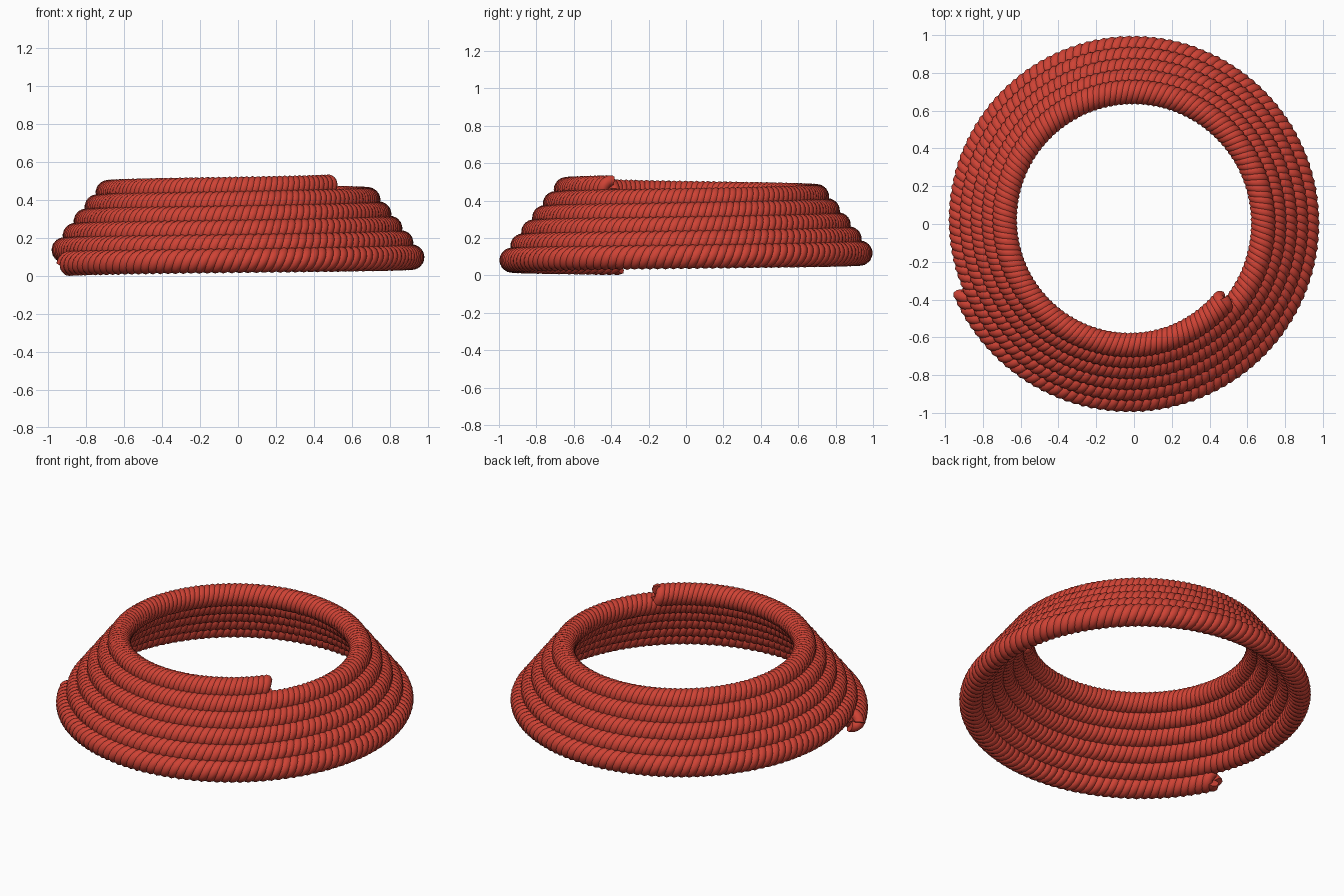
import bpy, math
from mathutils import Vector

if "Cube" in bpy.data.objects:
    bpy.data.objects.remove(bpy.data.objects["Cube"])

# Coil layout: a three-strand rope wound upward and inward
START, TURNS = math.radians(203), 5.325
R0, SHRINK = 0.956, 0.058          # coil radius, loss per turn
Z0, RISE = 0.067, 0.0755           # height of centre line, gain per turn
LAY, STRAND_R = 0.036, 0.031       # strand offset and strand radius
TWISTS, STRANDS = 46, 3            # twists per coil turn
STEPS, SIDES = 14, 8
CX, CY = -0.0145, 0.0145           # recentres the tapering coil

red = bpy.data.materials.new("rope red")
red.diffuse_color = (0.62, 0.055, 0.035, 1)
red.use_nodes = True
red.node_tree.nodes["Principled BSDF"].inputs["Base Color"].default_value = red.diffuse_color


def strand_point(turn, phase):
    """Point on a strand, and the rope centre beneath it."""
    a = START + turn * math.tau
    out = Vector((math.cos(a), math.sin(a), 0))
    r = R0 - SHRINK * turn
    centre = Vector((CX, CY, Z0 + RISE * turn)) + out * r
    p = phase + turn * TWISTS * math.tau
    return centre + (out * math.cos(p) + Vector((0, 0, 1)) * math.sin(p)) * LAY, centre


def build_strand(index):
    phase = index * math.tau / STRANDS
    count = int(TURNS * TWISTS * STEPS)
    verts, faces = [], []
    for i in range(count + 1):
        t = TURNS * i / count
        p, centre = strand_point(t, phase)
        tangent = (strand_point(t + 1e-4, phase)[0] - strand_point(t - 1e-4, phase)[0]).normalized()
        side = tangent.cross(p - centre).normalized()
        up = side.cross(tangent)
        for k in range(SIDES):
            b = k * math.tau / SIDES
            verts.append(p + (up * math.cos(b) + side * math.sin(b)) * STRAND_R)
    for i in range(count):
        for k in range(SIDES):
            a, b = i * SIDES + k, i * SIDES + (k + 1) % SIDES
            faces.append((a, b, b + SIDES, a + SIDES))
    # End caps
    faces.append(tuple(reversed(range(SIDES))))
    faces.append(tuple(range(count * SIDES, (count + 1) * SIDES)))
    mesh = bpy.data.meshes.new("rope_strand")
    mesh.from_pydata(verts, [], faces)
    mesh.materials.append(red)
    mesh.polygons.foreach_set("use_smooth", [True] * (len(faces) - 2) + [False] * 2)
    obj = bpy.data.objects.new(f"rope_strand_{index + 1}", mesh)
    bpy.context.collection.objects.link(obj)


for s in range(STRANDS):
    build_strand(s)
